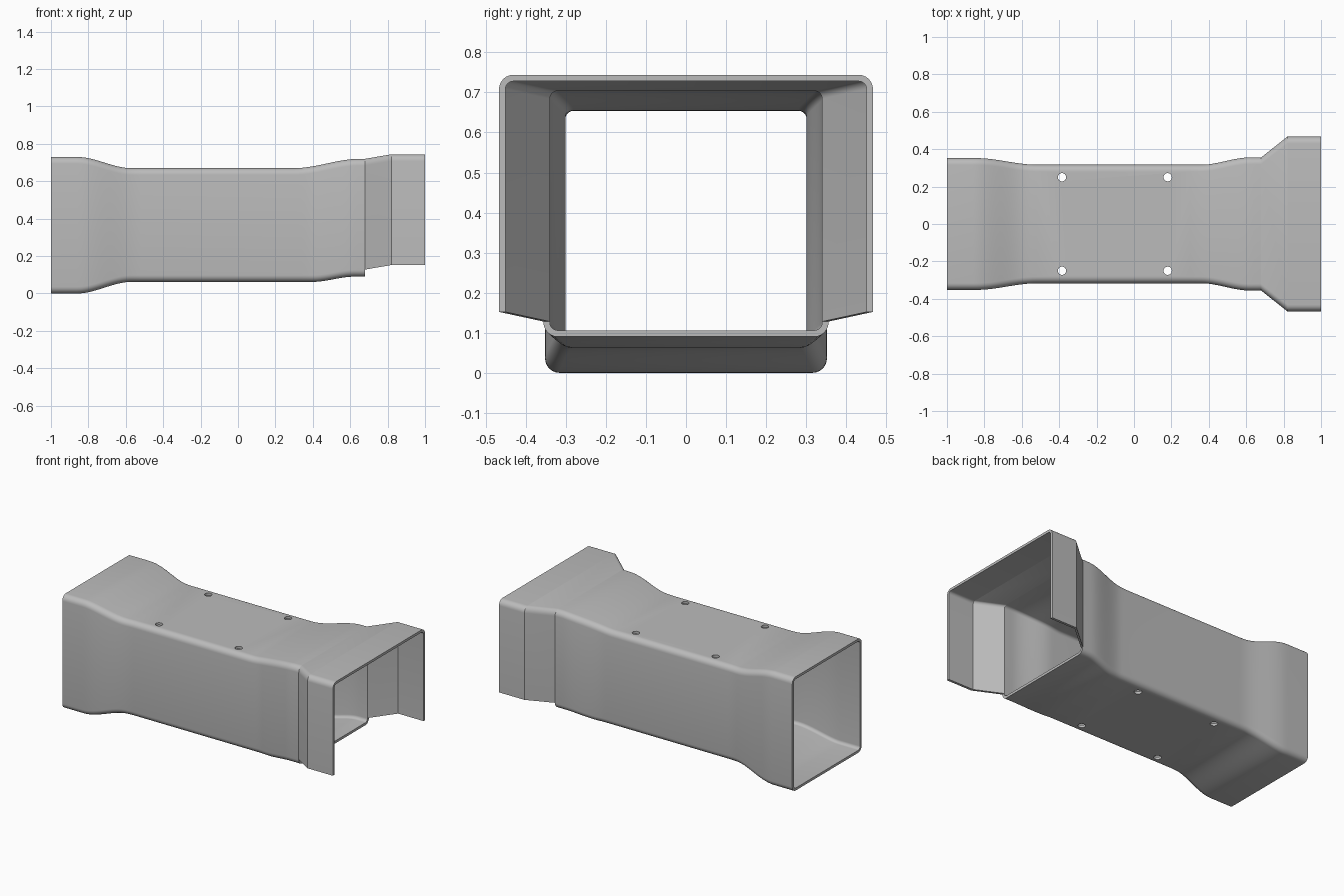
import bpy, bmesh, math

cube = bpy.data.objects.get("Cube")
if cube:
    bpy.data.objects.remove(cube, do_unlink=True)

WALL = 0.016
CORNER = 0.036

# Single plain grey finish
grey = bpy.data.materials.new("plain_grey")
grey.use_nodes = True
grey.diffuse_color = (0.5, 0.5, 0.5, 1)
grey.node_tree.nodes["Principled BSDF"].inputs["Base Color"].default_value = (0.5, 0.5, 0.5, 1)


def ease(x, a, b, v0, v1):
    """Smooth S-curve from v0 at a to v1 at b."""
    t = min(max((x - a) / (b - a), 0), 1)
    return v0 + (v1 - v0) * t * t * (3 - 2 * t)


def arc(cy, cz, r, start, steps=6):
    """Quarter turn in the y-z plane, starting at the given quadrant."""
    return [(cy + r * math.cos((start + i / steps) * math.pi / 2),
             cz + r * math.sin((start + i / steps) * math.pi / 2)) for i in range(steps + 1)]


def box_ring(x, hy, z0, z1, inset):
    """Closed rounded rectangle."""
    c = CORNER
    r = c - inset
    pts = (arc(hy - c, z1 - c, r, 0) + arc(c - hy, z1 - c, r, 1)
           + arc(c - hy, z0 + c, r, 2) + arc(hy - c, z0 + c, r, 3))
    return [(x, y, z) for y, z in pts]


def hood_ring(x, hy, z0, z1, inset):
    """Open three-sided section: two sides and a top."""
    c = CORNER
    r = c - inset
    pts = ([(hy - inset, z0)] + arc(hy - c, z1 - c, r, 0)
           + arc(c - hy, z1 - c, r, 1) + [(inset - hy, z0)])
    return [(x, y, z) for y, z in pts]


def shell(name, ring, stations, closed):
    """Loft an outer and an inner skin and join their rims."""
    bm = bmesh.new()
    outer, inner = ([[bm.verts.new(p) for p in ring(*s, inset)] for s in stations]
                    for inset in (0, WALL))
    n = len(outer[0])
    spans = [(i, (i + 1) % n) for i in range(n if closed else n - 1)]
    for skin in (outer, inner):
        for a, b in zip(skin, skin[1:]):
            for i, j in spans:
                bm.faces.new((a[i], a[j], b[j], b[i]))
    for k in (0, -1):
        for i, j in spans:
            bm.faces.new((outer[k][i], outer[k][j], inner[k][j], inner[k][i]))
    if not closed:
        for k in range(len(stations) - 1):
            for i in (0, -1):
                bm.faces.new((outer[k][i], outer[k + 1][i], inner[k + 1][i], inner[k][i]))
    bmesh.ops.recalc_face_normals(bm, faces=bm.faces)
    mesh = bpy.data.meshes.new(name)
    bm.to_mesh(mesh)
    bm.free()
    obj = bpy.data.objects.new(name, mesh)
    bpy.context.collection.objects.link(obj)
    mesh.materials.append(grey)
    return obj


def select(obj):
    bpy.ops.object.select_all(action="DESELECT")
    obj.select_set(True)
    bpy.context.view_layer.objects.active = obj


def body_section(x):
    """Half width, floor and roof of the waisted duct."""
    if x < 0:
        return (x, ease(x, -0.84, -0.52, 0.352, 0.317),
                ease(x, -0.86, -0.57, 0.0, 0.062), ease(x, -0.86, -0.57, 0.73, 0.67))
    return (x, ease(x, 0.36, 0.62, 0.317, 0.356),
            ease(x, 0.4, 0.62, 0.062, 0.09), ease(x, 0.3, 0.65, 0.67, 0.72))


# Waisted duct: straight left collar, narrow middle, wider right collar
xs = ([-1] + [-0.86 + 0.02 * i for i in range(18)]
      + [0.3 + 0.02 * i for i in range(18)] + [0.68])
duct = shell("duct_body", box_ring, [body_section(x) for x in xs], True)

# Flared hood without a floor
hood = shell("flared_hood", hood_ring,
             [(0.68, 0.356, 0.128, 0.72), (0.82, 0.467, 0.152, 0.744), (1, 0.467, 0.152, 0.744)],
             False)

# Four bolt holes through roof and floor
for x in (-0.385, 0.18):
    for y in (-0.25, 0.25):
        bpy.ops.mesh.primitive_cylinder_add(vertices=24, radius=0.022, depth=2, location=(x, y, 0.4))
        cutter = bpy.context.object
        cutter.name = "hole_cutter"
        cutter.hide_render = True
        cutter.data.materials.append(grey)
        mod = duct.modifiers.new("bolt_hole", "BOOLEAN")
        mod.object = cutter
        mod.operation = "DIFFERENCE"
        mod.solver = "EXACT"
        select(duct)
        bpy.ops.object.modifier_apply(modifier=mod.name)
        bpy.data.objects.remove(cutter, do_unlink=True)

# Smooth bends, crisp rims
for obj, angle in ((duct, 30), (hood, 20)):
    select(obj)
    bpy.ops.object.shade_smooth_by_angle(angle=math.radians(angle))
    if obj is hood:
        # keep the two fold lines of the hood crisp
        for e in obj.data.edges:
            a, b = (obj.data.vertices[v].co.x for v in e.vertices)
            if abs(a - b) < 0.001:
                e.use_edge_sharp = True
